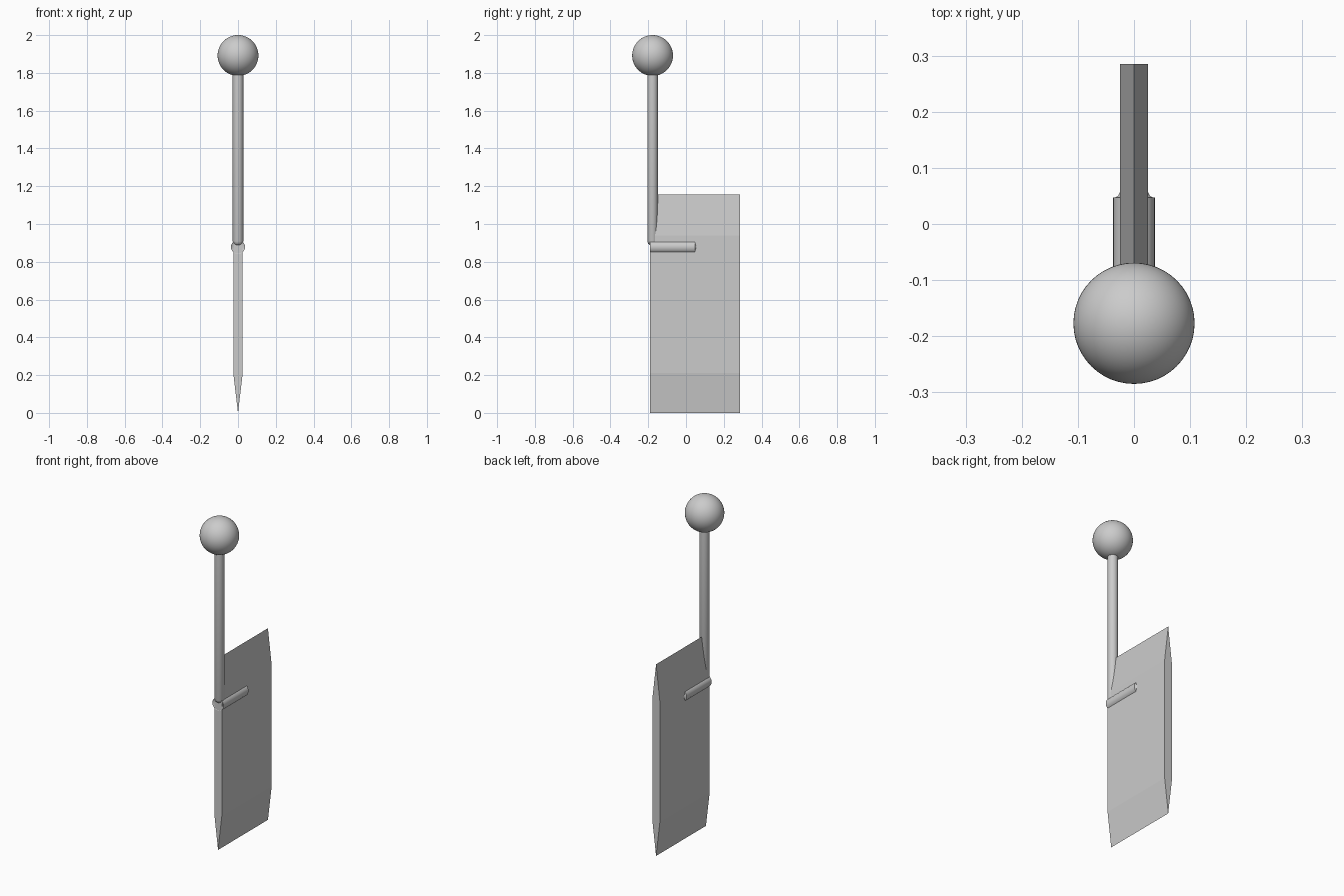
import bpy
import bmesh
import math
from mathutils import Matrix

cube = bpy.data.objects.get("Cube")
if cube:
    bpy.data.objects.remove(cube, do_unlink=True)

grey = bpy.data.materials.new("plain grey")
grey.use_nodes = True
colour = (0.6, 0.6, 0.6, 1)
grey.diffuse_color = colour
grey.node_tree.nodes["Principled BSDF"].inputs["Base Color"].default_value = colour


def finish(bm, name, smooth=True):
    bmesh.ops.recalc_face_normals(bm, faces=bm.faces)
    mesh = bpy.data.meshes.new(name)
    bm.to_mesh(mesh)
    bm.free()
    mesh.materials.append(grey)
    obj = bpy.data.objects.new(name, mesh)
    bpy.context.collection.objects.link(obj)
    if smooth:
        bpy.ops.object.select_all(action="DESELECT")
        obj.select_set(True)
        bpy.context.view_layer.objects.active = obj
        bpy.ops.object.shade_smooth_by_angle(angle=math.radians(35))
    return obj


def turned(name, profile, matrix, steps=48):
    """Spin a (radius, height) profile round its axis, then place it."""
    bm = bmesh.new()
    verts = [bm.verts.new((r, 0, h)) for r, h in profile]
    edges = [bm.edges.new(pair) for pair in zip(verts, verts[1:])]
    bmesh.ops.spin(bm, geom=verts + edges, cent=(0, 0, 0), axis=(0, 0, 1),
                   angle=math.tau, steps=steps)
    bmesh.ops.remove_doubles(bm, verts=bm.verts, dist=0.0001)
    bmesh.ops.transform(bm, matrix=matrix, verts=bm.verts)
    return finish(bm, name)


# Flat blade, bevelled to an edge at top and bottom
half, front, back = 0.025, -0.19, 0.285
outline = [(0, 0), (half, 0.21), (half, 0.94), (0, 1.155), (-half, 0.94), (-half, 0.21)]
bm = bmesh.new()
side = bm.faces.new([bm.verts.new((x, front, z)) for x, z in outline])
moved = bmesh.ops.extrude_face_region(bm, geom=[side], use_keep_orig=True)["geom"]
bmesh.ops.translate(bm, vec=(0, back - front, 0),
                    verts=[v for v in moved if isinstance(v, bmesh.types.BMVert)])
finish(bm, "blade", smooth=False)

# Round lever rod with a softened lower end
rod_y = -0.177
turned("lever_rod", [(0, 0.885), (0.014, 0.888), (0.023, 0.895), (0.028, 0.908),
                     (0.028, 1.82), (0, 1.82)], Matrix.Translation((0, rod_y, 0)))

# Ball knob
bm = bmesh.new()
bmesh.ops.create_uvsphere(bm, u_segments=48, v_segments=32, radius=0.108,
                          matrix=Matrix.Translation((0, rod_y, 1.892)))
finish(bm, "ball_knob")

# Pivot pin along the blade, dished at the front and flared in at the back
pin_r, flare = 0.037, 0.012
pin = [(0, 0.012), (0.014, 0.010), (0.025, 0.006), (pin_r, 0), (pin_r, 0.238)]
for i in range(1, 6):
    a = i / 5 * math.pi / 2
    pin.append((pin_r - flare * math.sin(a), 0.238 + flare * (1 - math.cos(a))))
pin.append((0, 0.25))
turned("pivot_pin", pin,
       Matrix.Translation((0, front - 0.001, 0.878)) @ Matrix.Rotation(-math.pi / 2, 4, "X"))
